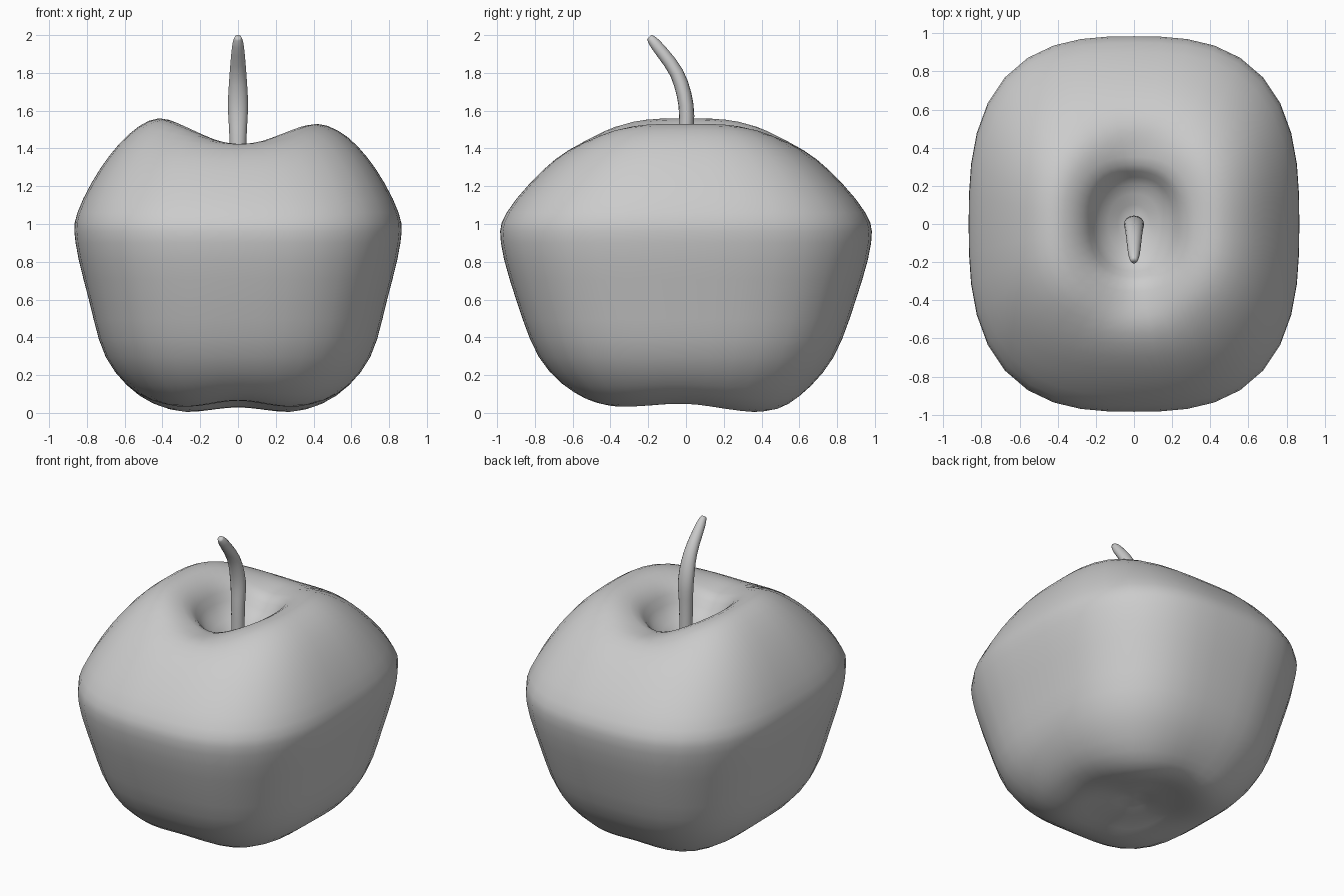
import bpy, bmesh
from math import sin, cos, exp, pi, hypot
from mathutils import Vector

if "Cube" in bpy.data.objects:
    bpy.data.objects.remove(bpy.data.objects["Cube"])

grey = bpy.data.materials.new("plain grey")
grey.use_nodes = True
shade = 0.6
grey.diffuse_color = (shade, shade, shade, 1)
shader = grey.node_tree.nodes["Principled BSDF"]
shader.inputs["Base Color"].default_value = grey.diffuse_color


def smooth_path(points, steps):
    """Fill in a smooth curve that passes through every given point."""
    points = [Vector(p) for p in points]
    last = len(points) - 1
    result = []
    for k in range(last):
        start, end = points[k], points[k + 1]
        leave = (end - points[max(k - 1, 0)]) / 2
        arrive = (points[min(k + 2, last)] - start) / 2
        for step in range(steps):
            t = step / steps
            blend = t * t * (3 - 2 * t)
            result.append(start.lerp(end, blend)
                          + leave * t * (1 - t) ** 2
                          - arrive * t * t * (1 - t))
    return result + [points[last]]


def loft(name, rings):
    """Skin closed rings of equal length and cap both ends with a fan."""
    bm = bmesh.new()
    loops = [[bm.verts.new(p) for p in ring] for ring in rings]
    count = len(loops[0])
    for low, high in zip(loops, loops[1:]):
        for i in range(count):
            j = (i + 1) % count
            bm.faces.new((low[i], low[j], high[j], high[i]))
    for loop in (loops[0], loops[-1]):
        centre = sum((v.co for v in loop), Vector()) / count
        hub = bm.verts.new(centre)
        for i in range(count):
            bm.faces.new((loop[i], loop[(i + 1) % count], hub))
    bmesh.ops.recalc_face_normals(bm, faces=bm.faces[:])
    mesh = bpy.data.meshes.new(name)
    bm.to_mesh(mesh)
    bm.free()
    mesh.materials.append(grey)
    mesh.shade_smooth()
    obj = bpy.data.objects.new(name, mesh)
    bpy.context.collection.objects.link(obj)


def angles(count):
    return [2 * pi * i / count for i in range(count)]


def body_ring(half_x, half_y, z):
    """Rounded-square ring, with a saddle in the crest and lobes in the foot."""
    power = 2 + 0.8 * min(1, half_x * 2)
    near_rim = exp(-((half_x - 0.4) / 0.2) ** 2)
    ring = []
    for a in angles(40):
        c, s = cos(a), sin(a)
        r = (abs(c) ** power + abs(s) ** power) ** (-1 / power)
        if z > 1:
            lift = 0.03 * max(0, -c) - 0.11 * s ** 4
        else:
            lift = 0.03 * cos(2 * a) ** 2 + 0.02 * (1 - s)
        ring.append((half_x * r * c, half_y * r * s, z + lift * near_rim))
    return ring


# Fruit profile from foot to stem hollow: half width, half depth, height
profile = [
    (0.05, 0.06, 0.09),
    (0.2, 0.25, 0.05),
    (0.36, 0.46, 0),
    (0.53, 0.6, 0.07),
    (0.7, 0.78, 0.29),
    (0.79, 0.9, 0.6),
    (0.86, 0.98, 0.9),
    (0.85, 0.95, 1.06),
    (0.73, 0.76, 1.29),
    (0.58, 0.57, 1.46),
    (0.42, 0.44, 1.53),
    (0.27, 0.31, 1.47),
    (0.18, 0.21, 1.33),
    (0.05, 0.06, 1.24),
]
loft("fruit_body", [body_ring(*row) for row in smooth_path(profile, 3)])

# Stem path curving to the front: y, height, half width, half depth
stem = smooth_path([
    (0, 1.22, 0.042, 0.04),
    (0, 1.45, 0.045, 0.04),
    (0, 1.63, 0.053, 0.04),
    (-0.05, 1.8, 0.044, 0.037),
    (-0.16, 1.95, 0.03, 0.03),
    (-0.195, 1.99, 0.016, 0.016),
], 3)
stem_rings = []
for k, (y, z, wide, deep) in enumerate(stem):
    along = stem[min(k + 1, len(stem) - 1)] - stem[max(k - 1, 0)]
    length = hypot(along[0], along[1])
    dy, dz = along[0] / length, along[1] / length
    stem_rings.append([
        (wide * cos(a), y + deep * sin(a) * dz, z - deep * sin(a) * dy)
        for a in angles(16)])
loft("stem", stem_rings)
